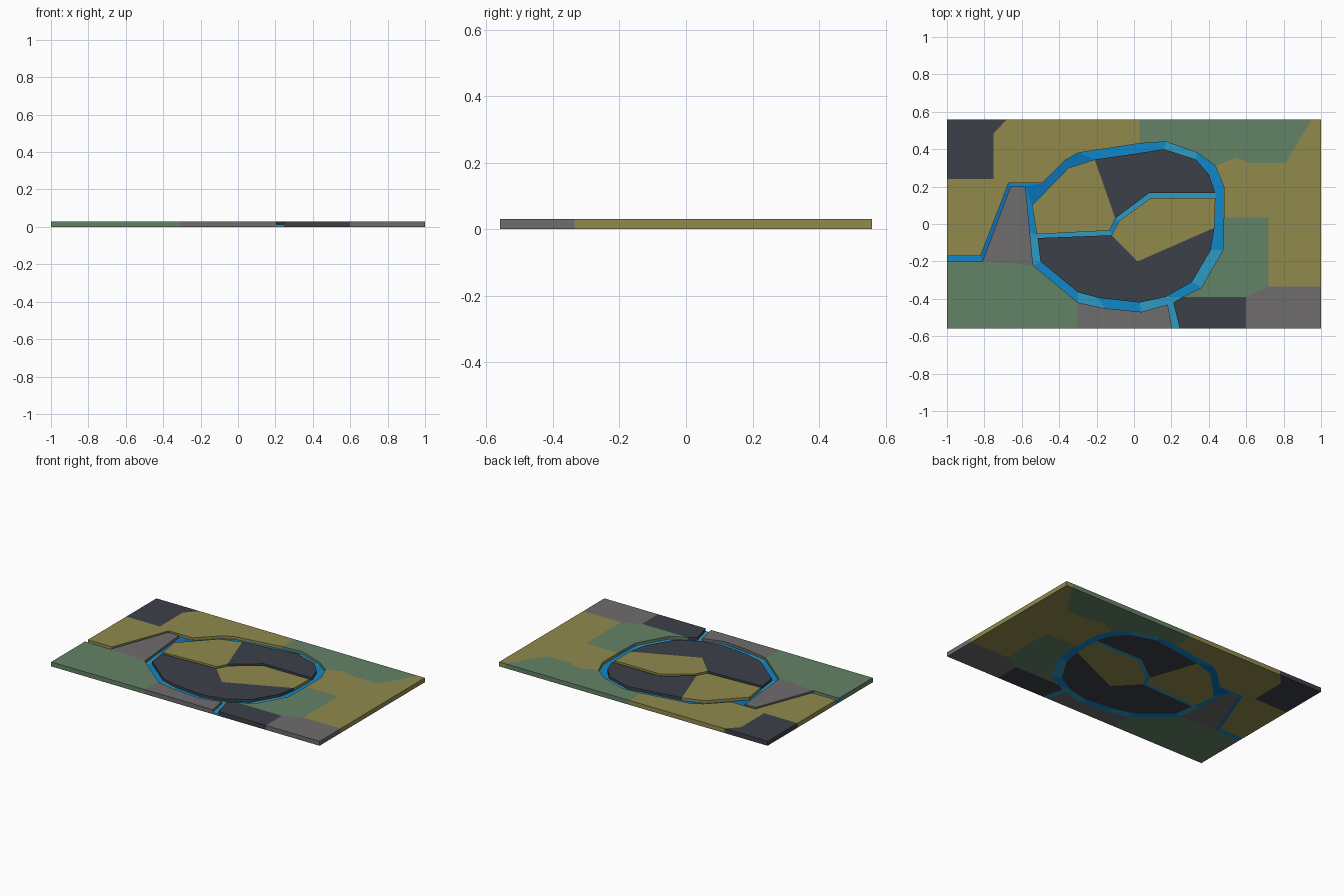
import bpy, bmesh

if "Cube" in bpy.data.objects:
    bpy.data.objects.remove(bpy.data.objects["Cube"])

TOP, WATER = 0.03, 0.012


def material(name, rgb):
    m = bpy.data.materials.new(name)
    m.diffuse_color = (*rgb, 1)
    m.use_nodes = True
    m.node_tree.nodes["Principled BSDF"].inputs["Base Color"].default_value = m.diffuse_color
    return m


OLIVE = material("olive", (0.28, 0.255, 0.073))
SLATE = material("slate", (0.045, 0.051, 0.065))
GREEN = material("green", (0.127, 0.223, 0.133))
GREY = material("grey", (0.156, 0.15, 0.153))
BLUES = {"l": material("light_blue", (0.026, 0.328, 0.546)),
         "m": material("mid_blue", (0.005, 0.242, 0.578)),
         "d": material("deep_blue", (0.003, 0.17, 0.485))}


def add_prisms(name, outlines, height, mats):
    """Extrude flat outlines from the ground, one material per outline."""
    bm = bmesh.new()
    slots = list(dict.fromkeys(mats))
    for outline, mat in zip(outlines, mats):
        pts = list(dict.fromkeys(outline))
        low = [bm.verts.new((x, y, 0)) for x, y in pts]
        high = [bm.verts.new((x, y, height)) for x, y in pts]
        faces = [bm.faces.new(low[::-1]), bm.faces.new(high)]
        for i in range(len(pts)):
            j = (i + 1) % len(pts)
            faces.append(bm.faces.new((low[i], low[j], high[j], high[i])))
        for f in faces:
            f.material_index = slots.index(mat)
    bmesh.ops.recalc_face_normals(bm, faces=bm.faces[:])
    me = bpy.data.meshes.new(name)
    bm.to_mesh(me)
    bm.free()
    for m in slots:
        me.materials.append(m)
    bpy.context.collection.objects.link(bpy.data.objects.new(name, me))


def land(name, mat, outline):
    add_prisms(name, [outline], TOP, [mat])


def channel(name, bank_a, bank_b, shades):
    """Sunken water strip between two banks, one shade letter per segment."""
    quads = [(bank_a[i], bank_a[i + 1], bank_b[i + 1], bank_b[i])
             for i in range(len(bank_a) - 1)]
    keep = [(q, BLUES[s]) for q, s in zip(quads, shades) if len(set(q)) > 2]
    add_prisms(name, [q for q, _ in keep], WATER, [m for _, m in keep])


# Outer land
land("north_west_corner", SLATE, [(-1, .56), (-.68, .56), (-.75, .485), (-.75, .24), (-1, .24)])
land("north_west_field", OLIVE, [
    (-1, .24), (-.75, .24), (-.75, .485), (-.68, .56), (.03, .56), (.03, .43),
    (-.3, .38), (-.37, .34), (-.49, .22), (-.67, .22), (-.82, -.17), (-1, -.17)])
land("west_wedge", GREY, [(-.66, .2), (-.58, .2), (-.556, -.05), (-.54, -.22), (-.81, -.2)])
land("south_west_field", GREEN, [
    (-1, -.2), (-.81, -.2), (-.54, -.22), (-.3, -.42), (-.305, -.56), (-1, -.56)])
land("south_field", GREY, [
    (-.305, -.56), (-.3, -.42), (-.16, -.45), (.04, -.47), (.18, -.43), (.205, -.56)])
land("south_block", SLATE, [(.245, -.56), (.21, -.42), (.26, -.39), (.6, -.39), (.6, -.56)])
land("south_east_corner", GREY, [(.6, -.56), (.6, -.39), (.72, -.335), (1, -.335), (1, -.56)])
land("east_inner_field", GREEN, [
    (.26, -.39), (.6, -.39), (.72, -.335), (.72, .035), (.48, .035), (.475, -.14), (.36, -.34)])
land("east_field", OLIVE, [
    (.72, -.335), (1, -.335), (1, .56), (.95, .56), (.81, .325), (.63, .325),
    (.545, .355), (.435, .31), (.48, .2), (.48, .035), (.72, .035)])
land("north_east_field", GREEN, [
    (.03, .43), (.03, .56), (.95, .56), (.81, .325), (.63, .325), (.545, .355),
    (.435, .31), (.34, .38), (.17, .44)])

# Two islands inside the ring
land("north_island_west", OLIVE, [
    (-.545, .1), (-.35, .3), (-.21, .345), (-.1, .03), (-.13, -.035), (-.52, -.055)])
land("north_island_east", SLATE, [
    (-.21, .345), (0, .375), (.16, .4), (.33, .345), (.4, .265), (.435, .165),
    (.08, .165), (-.1, .03)])
land("south_island_east", OLIVE, [
    (.435, .14), (.09, .14), (-.08, .015), (-.12, -.06), (.02, -.2), (.43, -.02)])
land("south_island_west", SLATE, [
    (-.12, -.06), (-.515, -.075), (-.5, -.2), (-.3, -.365), (-.19, -.395), (.03, -.42),
    (.17, -.39), (.31, -.31), (.41, -.14), (.43, -.02), (.02, -.2)])

# Ring river
outer = [(-.58, .2), (-.49, .22), (-.37, .34), (-.3, .38), (.03, .43), (.17, .44),
         (.34, .38), (.435, .31), (.48, .2), (.48, .035), (.48, .035), (.475, -.14),
         (.36, -.34), (.26, -.39), (.21, -.42), (.18, -.43), (.04, -.47), (-.16, -.45),
         (-.3, -.42), (-.54, -.22), (-.556, -.05), (-.556, -.05), (-.58, .2)]
inner = [(-.545, .1), (-.545, .1), (-.35, .3), (-.21, .345), (0, .375), (.16, .4),
         (.33, .345), (.4, .265), (.435, .165), (.435, .14), (.43, -.02), (.41, -.14),
         (.31, -.31), (.17, -.39), (.17, -.39), (.17, -.39), (.03, -.42), (-.19, -.395),
         (-.3, -.365), (-.5, -.2), (-.515, -.075), (-.52, -.055), (-.545, .1)]
channel("ring_river", outer, inner, "dddmmlmmmmmlmlllmlmllm")

# Streams: through the middle, out to the west, out to the south
channel("middle_stream",
        [(.435, .165), (.08, .165), (-.1, .03), (-.13, -.035), (-.52, -.055)],
        [(.435, .14), (.09, .14), (-.08, .015), (-.12, -.06), (-.515, -.075)], "llml")
channel("west_stream",
        [(-1, -.17), (-.82, -.17), (-.67, .22), (-.49, .22)],
        [(-1, -.2), (-.81, -.2), (-.66, .2), (-.58, .2)], "mdm")
channel("south_stream", [(.18, -.43), (.205, -.56)], [(.21, -.42), (.245, -.56)], "l")
